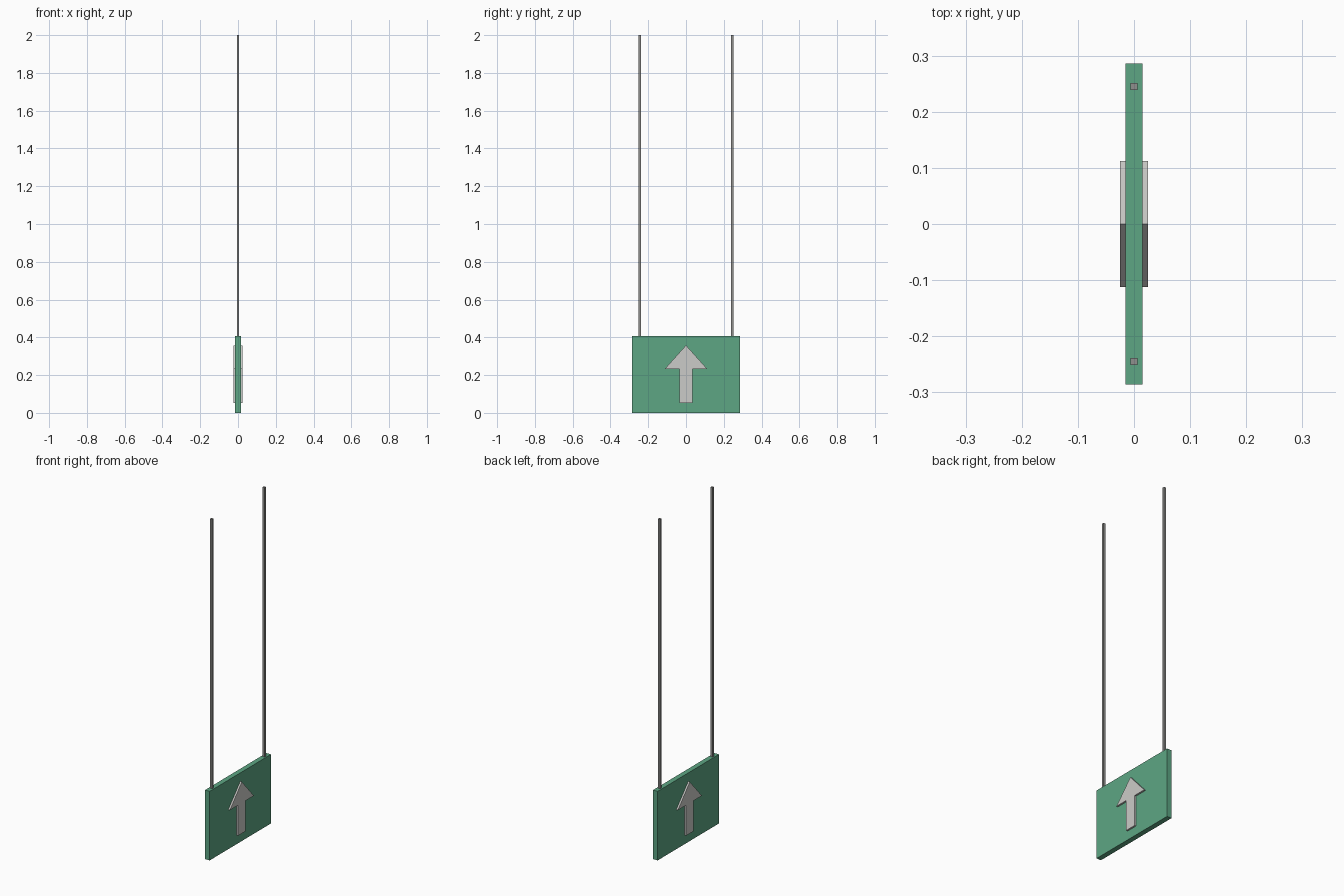
import bpy
import bmesh

cube = bpy.data.objects.get("Cube")
if cube:
    bpy.data.objects.remove(cube, do_unlink=True)


def material(name, rgb):
    mat = bpy.data.materials.new(name)
    mat.use_nodes = True
    mat.diffuse_color = (*rgb, 1)
    bsdf = next(n for n in mat.node_tree.nodes if n.type == "BSDF_PRINCIPLED")
    bsdf.inputs["Base Color"].default_value = (*rgb, 1)
    bsdf.inputs["Roughness"].default_value = 0.8
    return mat


def prism(name, outline, x0, x1, mat):
    """Extrude a (y, z) outline along x."""
    bm = bmesh.new()
    face = bm.faces.new([bm.verts.new((x0, y, z)) for y, z in outline])
    new = bmesh.ops.extrude_face_region(bm, geom=[face])["geom"]
    moved = [v for v in new if isinstance(v, bmesh.types.BMVert)]
    bmesh.ops.translate(bm, verts=moved, vec=(x1 - x0, 0, 0))
    bmesh.ops.recalc_face_normals(bm, faces=bm.faces)
    mesh = bpy.data.meshes.new(name)
    bm.to_mesh(mesh)
    bm.free()
    mesh.materials.append(mat)
    obj = bpy.data.objects.new(name, mesh)
    bpy.context.collection.objects.link(obj)
    return obj


def box(name, y0, y1, z0, z1, half_x, mat):
    outline = [(y0, z0), (y1, z0), (y1, z1), (y0, z1)]
    return prism(name, outline, -half_x, half_x, mat)


green = material("sign green", (0.11, 0.38, 0.23))
pale = material("arrow pale grey", (0.6, 0.6, 0.58))
grey = material("rod grey", (0.28, 0.28, 0.27))

# Hanging panel
PANEL_TOP = 0.408
box("sign_panel", -0.286, 0.286, 0, PANEL_TOP, 0.015, green)

# Suspension rods
for name, y in (("front_rod", -0.245), ("back_rod", 0.245)):
    box(name, y - 0.006, y + 0.006, PANEL_TOP, 2, 0.0065, grey)

# Raised arrow on each face of the panel
half = [(0.034, 0.053), (0.034, 0.233), (0.112, 0.233)]
arrow = half + [(0, 0.358)] + [(-y, z) for y, z in reversed(half)]
for name, side in (("left_arrow", 1), ("right_arrow", -1)):
    prism(name, arrow, side * 0.014, side * 0.025, pale)
